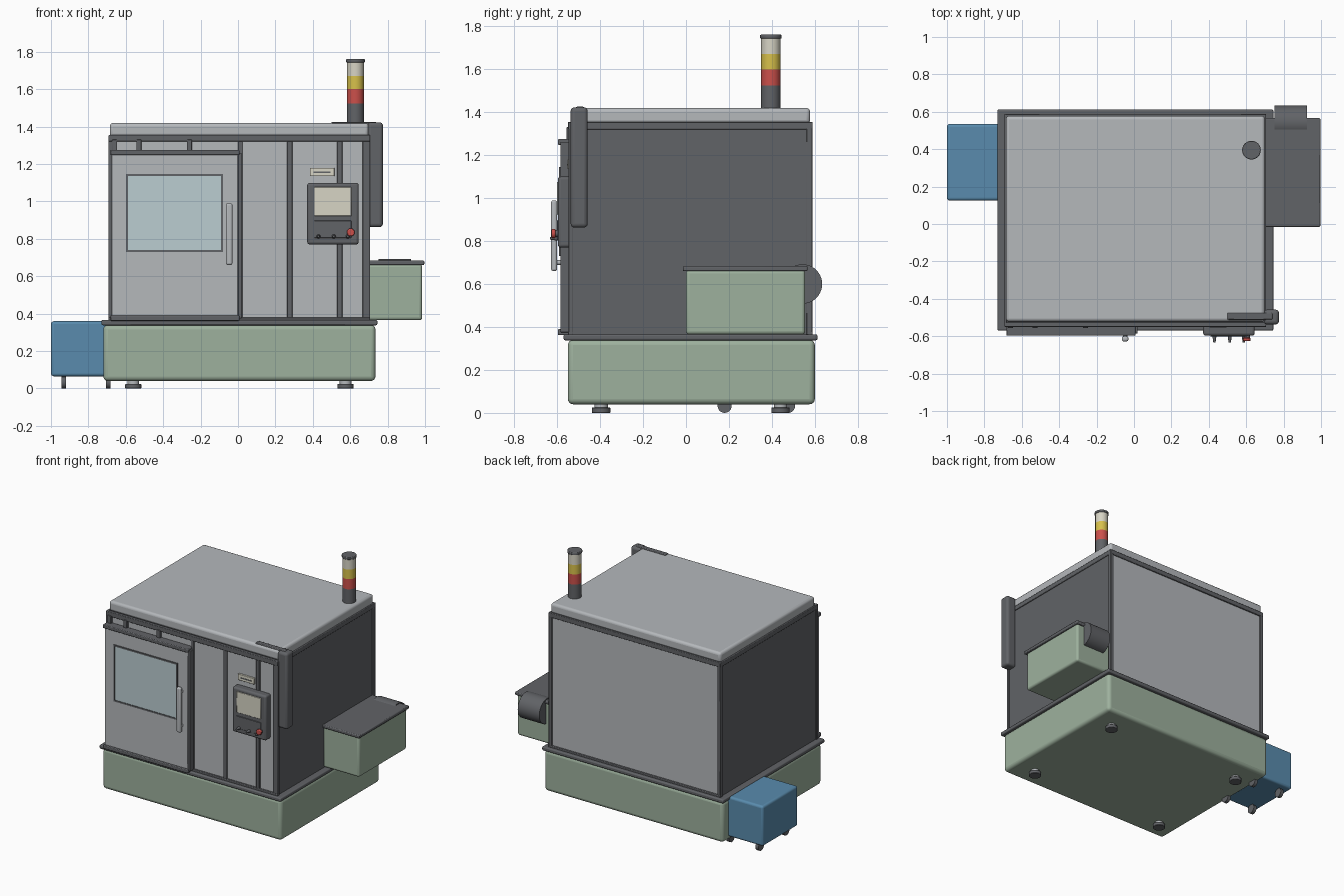
import bpy, bmesh, math
from mathutils import Matrix, Vector


def mat(name, r, g, b):
    m = bpy.data.materials.new(name)
    m.diffuse_color = (r, g, b, 1)
    return m


DARK = mat("dark_grey", 0.12, 0.125, 0.135)
LIGHT = mat("light_grey", 0.46, 0.48, 0.50)
GREEN = mat("green", 0.34, 0.44, 0.34)
BLUE = mat("blue", 0.10, 0.26, 0.42)
GLASS = mat("glass", 0.50, 0.61, 0.64)
CREAM = mat("cream", 0.68, 0.66, 0.56)
RED = mat("red", 0.60, 0.08, 0.07)
YELLOW = mat("yellow", 0.68, 0.53, 0.07)


def finish(name, bm, m, bevel=0.0, seg=3):
    me = bpy.data.meshes.new(name)
    bm.to_mesh(me)
    bm.free()
    me.materials.append(m)
    ob = bpy.data.objects.new(name, me)
    bpy.context.collection.objects.link(ob)
    if bevel:
        b = ob.modifiers.new("bevel", 'BEVEL')
        b.width, b.segments, b.limit_method = bevel, seg, 'ANGLE'
    bpy.ops.object.select_all(action='DESELECT')
    ob.select_set(True)
    bpy.context.view_layer.objects.active = ob
    bpy.ops.object.shade_smooth_by_angle(angle=math.radians(35))
    return ob


def box(name, x, y, z, m, bevel=0.0, seg=3):
    """Box from (min, max) ranges on each axis."""
    bm = bmesh.new()
    bmesh.ops.create_cube(bm, size=1)
    for v in bm.verts:
        v.co = Vector([(r[0] + r[1]) / 2 + c * (r[1] - r[0]) for c, r in zip(v.co, (x, y, z))])
    return finish(name, bm, m, bevel, seg)


def cyl(name, c, r, length, axis, m, r2=None, bevel=0.0, n=32):
    """Cylinder or cone centred on c along axis."""
    bm = bmesh.new()
    rot = {'x': Matrix.Rotation(math.pi / 2, 4, 'Y'),
           'y': Matrix.Rotation(math.pi / 2, 4, 'X'), 'z': Matrix()}[axis]
    bmesh.ops.create_cone(bm, cap_ends=True, segments=n, radius1=r, radius2=r if r2 is None else r2,
                          depth=length, matrix=Matrix.Translation(c) @ rot)
    return finish(name, bm, m, bevel, 2)


# base, levelling feet and rim
box("base", (-0.72, 0.735), (-0.55, 0.60), (0.04, 0.34), GREEN, 0.025, 4)
box("base_rim", (-0.73, 0.745), (-0.57, 0.612), (0.338, 0.366), DARK, 0.008)
for x in (-0.56, 0.575):
    for y in (-0.395, 0.44):
        cyl("foot_pad", (x, y, 0.0125), 0.043, 0.025, 'z', DARK, bevel=0.003)
        cyl("foot_stem", (x, y, 0.035), 0.031, 0.03, 'z', LIGHT)

# enclosure with light front and back panels
box("enclosure", (-0.685, 0.70), (-0.53, 0.575), (0.36, 1.35), DARK)
box("front_panel", (-0.675, 0.695), (-0.538, -0.52), (0.37, 1.34), LIGHT)
box("back_panel", (-0.675, 0.695), (0.56, 0.58), (0.37, 1.34), LIGHT)
box("roof", (-0.685, 0.70), (-0.522, 0.578), (1.345, 1.42), LIGHT, 0.018)

# frame rails and posts
for z in ((0.362, 0.38), (1.32, 1.355)):
    box("front_rail", (-0.692, 0.707), (-0.55, -0.525), z, DARK, 0.004, 2)
    box("back_rail", (-0.692, 0.707), (0.565, 0.589), z, DARK, 0.004, 2)
for x in ((-0.692, -0.68), (0.695, 0.707)):
    box("side_rail", x, (-0.55, 0.589), (1.32, 1.355), DARK, 0.004, 2)
for a, b in ((-0.692, -0.67), (0.0, 0.024), (0.263, 0.292), (0.53, 0.558), (0.665, 0.707)):
    box("front_post", (a, b), (-0.548, -0.525), (0.365, 1.335), DARK, 0.004, 2)
for x in ((-0.692, -0.665), (0.68, 0.707)):
    box("back_post", x, (0.56, 0.588), (0.365, 1.335), DARK, 0.004, 2)

# sliding door with tracks and brackets
box("door", (-0.675, 0.0), (-0.585, -0.535), (0.375, 1.26), LIGHT, 0.004, 2)
box("door_edge", (0.0, 0.02), (-0.585, -0.535), (0.375, 1.26), DARK, 0.003, 2)
box("door_top_track", (-0.683, 0.008), (-0.597, -0.535), (1.248, 1.275), DARK, 0.005, 2)
box("door_bottom_track", (-0.683, 0.008), (-0.597, -0.535), (0.362, 0.39), DARK, 0.005, 2)
for x in (-0.66, -0.53, -0.26):
    box("track_bracket", (x - 0.014, x + 0.014), (-0.556, -0.53), (1.265, 1.33), DARK, 0.003, 2)

# window
box("window_glass", (-0.592, -0.088), (-0.588, -0.575), (0.738, 1.138), GLASS)
for z in (0.73, 1.135):
    box("window_frame_rail", (-0.60, -0.08), (-0.592, -0.575), (z, z + 0.011), DARK)
for x in (-0.60, -0.091):
    box("window_frame_post", (x, x + 0.011), (-0.592, -0.575), (0.73, 1.146), DARK)

# door handle
box("door_handle", (-0.065, -0.03), (-0.628, -0.60), (0.66, 0.99), LIGHT, 0.011, 4)
for z in (0.70, 0.95):
    cyl("handle_standoff", (-0.047, -0.595, z), 0.011, 0.03, 'y', LIGHT, n=16)

# control panel
box("control_panel", (0.37, 0.645), (-0.597, -0.535), (0.77, 1.10), DARK, 0.014, 4)
box("control_screen", (0.408, 0.606), (-0.600, -0.59), (0.922, 1.076), CREAM, 0.002, 1)
box("control_keypad", (0.408, 0.606), (-0.601, -0.59), (0.805, 0.897), DARK, 0.002, 1)
for x in (0.43, 0.512):
    cyl("control_knob", (x, -0.613, 0.813), 0.012, 0.04, 'y', DARK, 0.006, n=20)
cyl("stop_button_collar", (0.603, -0.603, 0.835), 0.016, 0.02, 'y', DARK, n=20)
cyl("stop_button", (0.603, -0.617, 0.835), 0.021, 0.018, 'y', RED, bevel=0.005, n=24)
cyl("mode_knob", (0.587, -0.613, 0.813), 0.012, 0.04, 'y', DARK, 0.006, n=20)

# blank plate above the control panel
box("plate", (0.384, 0.516), (-0.552, -0.535), (1.135, 1.18), CREAM, 0.003, 2)
box("plate_slot", (0.405, 0.495), (-0.554, -0.545), (1.152, 1.16), DARK)

# cable duct hanging on the right front corner
box("duct_drop", (0.694, 0.775), (-0.537, -0.458), (0.863, 1.423), DARK, 0.018, 4)
box("duct_arm", (0.50, 0.74), (-0.512, -0.475), (1.40, 1.426), DARK, 0.005, 2)

# signal tower
z = 1.41
for name, top, m in (("tower_base", 1.525, DARK), ("tower_red_lamp", 1.60, RED),
                     ("tower_yellow_lamp", 1.67, YELLOW), ("tower_white_lamp", 1.745, CREAM)):
    cyl(name, (0.628, 0.395, (z + top) / 2), 0.045, top - z, 'z', m)
    z = top
cyl("tower_cap", (0.628, 0.395, 1.752), 0.05, 0.018, 'z', DARK, bevel=0.004)

# side conveyor housing with lid and motor drum
box("side_housing", (0.69, 0.985), (0.0, 0.555), (0.365, 0.665), GREEN, 0.016, 4)
box("side_housing_lid", (0.69, 0.996), (-0.015, 0.566), (0.66, 0.684), DARK, 0.006, 2)
cyl("motor_drum", (0.8375, 0.542, 0.6), 0.092, 0.175, 'x', DARK, n=40)

# coolant tank on casters
box("coolant_tank", (-1.0, -0.70), (0.125, 0.535), (0.065, 0.36), BLUE, 0.016, 4)
for x in (-0.932, -0.694):
    for y in (0.18, 0.475):
        cyl("caster_wheel", (x, y, 0.033), 0.033, 0.025, 'x', DARK, n=24)
        box("caster_mount", (x - 0.01, x + 0.01), (y - 0.015, y + 0.015), (0.035, 0.075), DARK)
